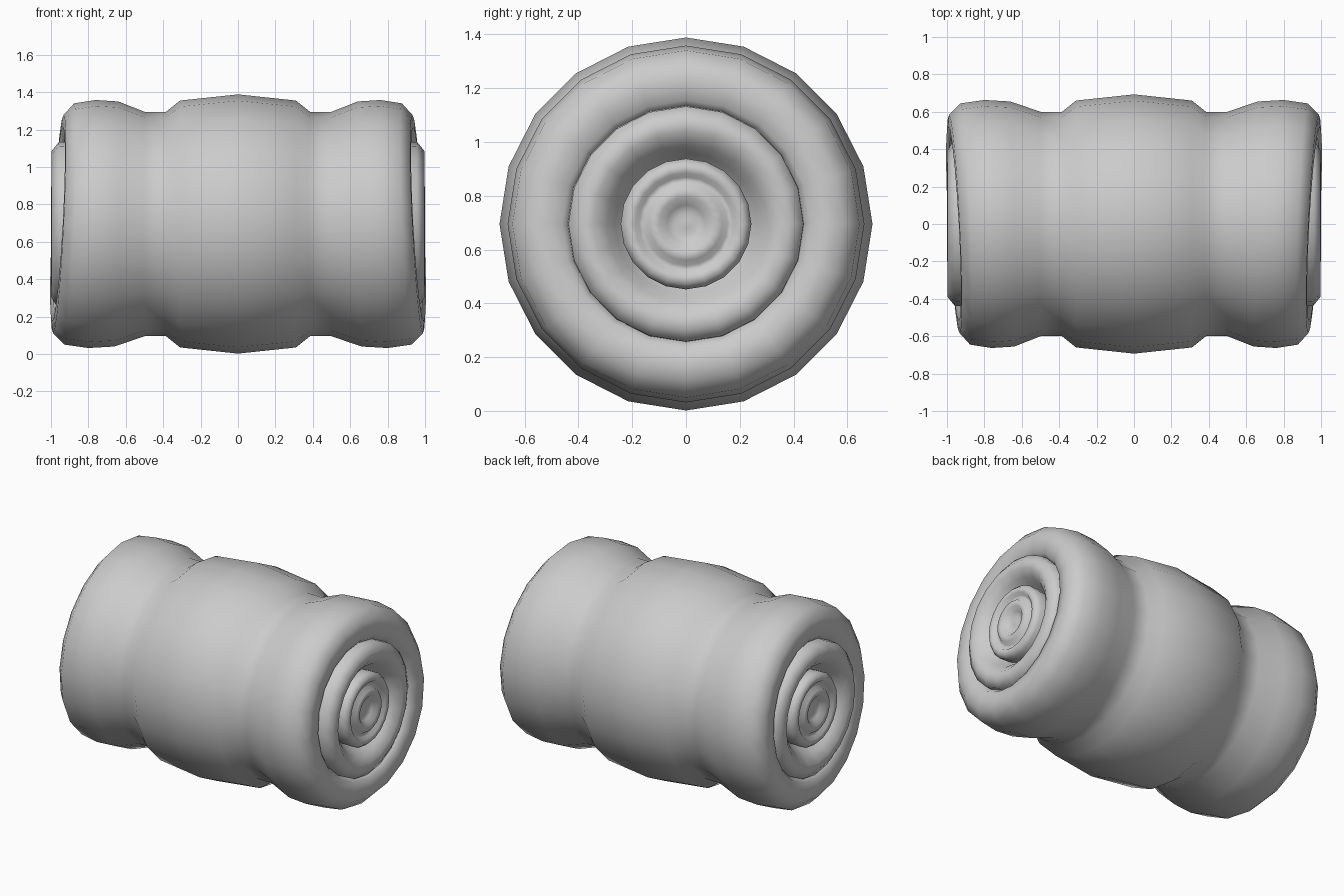
import bpy, bmesh, math

if "Cube" in bpy.data.objects:
    bpy.data.objects.remove(bpy.data.objects["Cube"])

SIDES = 20
CZ = 0.695


def lathe(name, profile, mirror=False, cap=False):
    """Spin (x, radius, tilt) points round the x axis; tilt leans the ring towards +y -z."""
    bm = bmesh.new()
    rings = []
    for x, r, tilt in profile:
        ring = []
        for i in range(SIDES):
            a = 2 * math.pi * i / SIDES
            y, z = math.cos(a), math.sin(a)
            lean = tilt * math.cos(a + math.pi / 4) * (1 if x >= 0 else -1)
            ring.append(bm.verts.new((x + lean, r * y, CZ + r * z)))
        rings.append(ring)
    for a, b in zip(rings, rings[1:]):
        for i in range(SIDES):
            j = (i + 1) % SIDES
            bm.faces.new((a[i], a[j], b[j], b[i]))
    if cap:
        bm.faces.new(rings[-1])
    if mirror:
        geo = bmesh.ops.duplicate(bm, geom=bm.verts[:] + bm.edges[:] + bm.faces[:])["geom"]
        for v in [g for g in geo if isinstance(g, bmesh.types.BMVert)]:
            v.co.x *= -1
        bmesh.ops.reverse_faces(bm, faces=[g for g in geo if isinstance(g, bmesh.types.BMFace)])
    me = bpy.data.meshes.new(name)
    bm.to_mesh(me)
    bm.free()
    for p in me.polygons:
        p.use_smooth = True
    ob = bpy.data.objects.new(name, me)
    bpy.context.collection.objects.link(ob)
    return ob


# Outer wrap: bulging middle, two cinched grooves, rounded ends folding inwards
half = [(0.31, 0.66, 0), (0.385, 0.60, 0), (0.50, 0.60, 0), (0.65, 0.655, 0.015),
        (0.78, 0.663, 0.027), (0.902, 0.645, 0.036), (0.961, 0.583, 0.04),
        (0.965, 0.52, 0.04), (0.952, 0.46, 0.04), (0.92, 0.435, 0.03), (0.87, 0.43, 0.0)]
left = [(-x, r, t) for x, r, t in reversed(half)]
lathe("outer_wrap", left + [(0, 0.693, 0)] + half)

# Middle coil on both ends
lathe("middle_coils", [(0.87, 0.44, 0), (0.965, 0.437, 0.008), (0.998, 0.39, 0.002),
                       (0.995, 0.345, 0.002), (0.955, 0.295, 0), (0.91, 0.265, 0),
                       (0.88, 0.24, 0)], mirror=True)

# Core coils on both ends, closing in a small dimple
lathe("core_coils", [(0.88, 0.24, 0), (0.955, 0.243, 0), (0.982, 0.22, 0), (0.98, 0.19, 0),
                     (0.958, 0.175, 0), (0.958, 0.155, 0), (0.985, 0.135, 0), (0.985, 0.10, 0),
                     (0.955, 0.07, 0), (0.945, 0.04, 0), (0.95, 0.015, 0)],
      mirror=True, cap=True)
